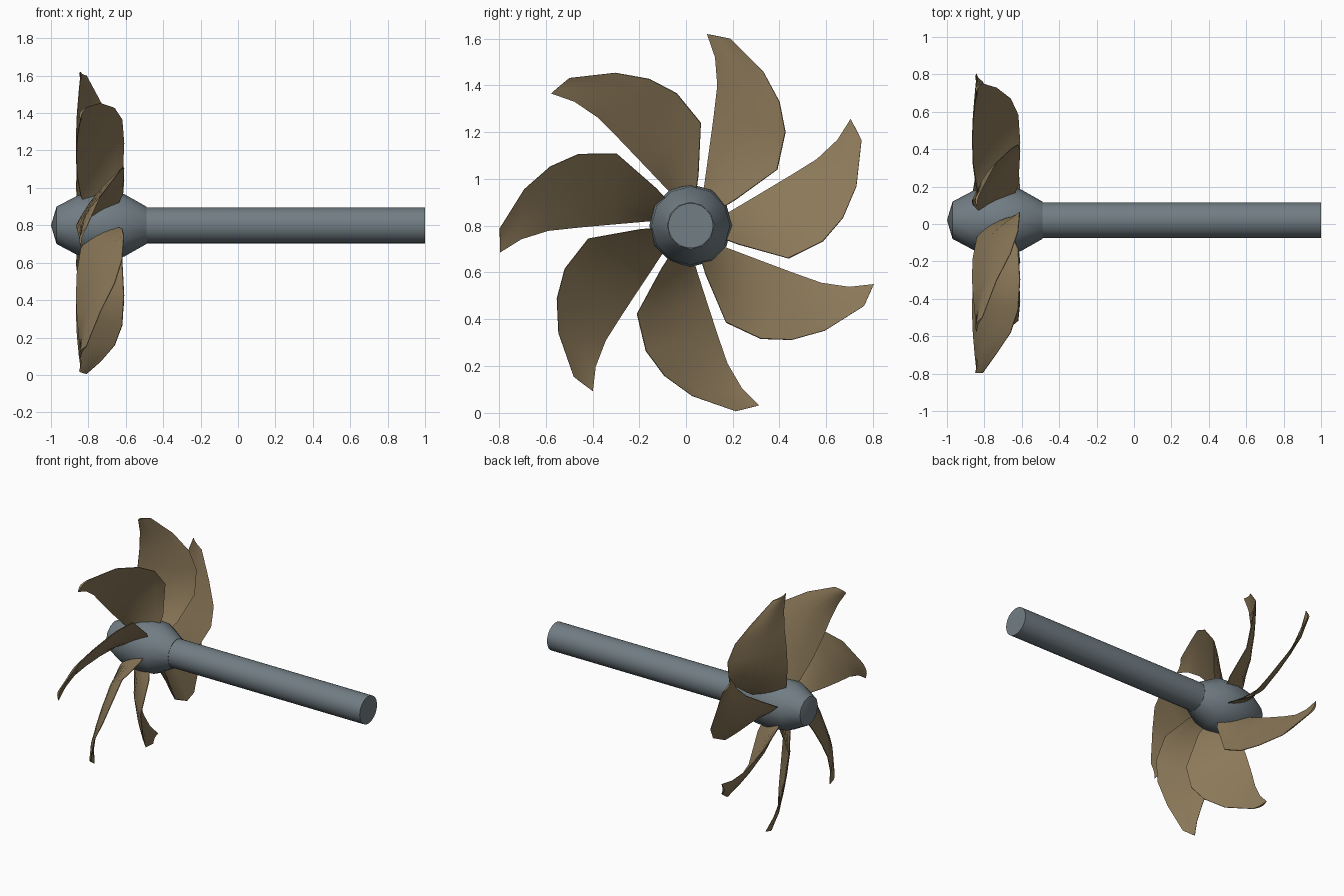
import bpy, bmesh, math
from mathutils import Matrix, Vector

if "Cube" in bpy.data.objects:
    bpy.data.objects.remove(bpy.data.objects["Cube"], do_unlink=True)

AXIS = Vector((0, 0.02, 0.80))  # the shaft line runs along x through here


def material(name, rgb):
    mat = bpy.data.materials.new(name)
    mat.use_nodes = True
    mat.diffuse_color = (*rgb, 1)
    mat.node_tree.nodes["Principled BSDF"].inputs["Base Color"].default_value = (*rgb, 1)
    return mat


def finish(bm, name, mat, angle):
    bmesh.ops.recalc_face_normals(bm, faces=bm.faces)
    mesh = bpy.data.meshes.new(name)
    bm.to_mesh(mesh)
    bm.free()
    mesh.materials.append(mat)
    obj = bpy.data.objects.new(name, mesh)
    bpy.context.collection.objects.link(obj)
    bpy.ops.object.select_all(action="DESELECT")
    obj.select_set(True)
    bpy.context.view_layer.objects.active = obj
    bpy.ops.object.shade_smooth_by_angle(angle=math.radians(angle))
    return obj


def lathe(name, profile, sides, mat, angle):
    """Turn (x, radius) points around the shaft line."""
    bm = bmesh.new()
    verts = [bm.verts.new(AXIS + Vector((x, 0, r))) for x, r in profile]
    edges = [bm.edges.new(pair) for pair in zip(verts, verts[1:])]
    bmesh.ops.spin(bm, geom=verts + edges, cent=AXIS, axis=(1, 0, 0),
                   angle=math.tau, steps=sides)
    bmesh.ops.remove_doubles(bm, verts=bm.verts, dist=0.0005)
    return finish(bm, name, mat, angle)


steel = material("blue grey steel", (0.165, 0.205, 0.23))
bronze = material("dull bronze", (0.26, 0.19, 0.10))

# Hub and shaft
lathe("hub", [(-1, 0), (-0.97, 0.10), (-0.86, 0.158), (-0.74, 0.177),
              (-0.61, 0.168), (-0.49, 0.10), (-0.49, 0)], 12, steel, 45)
lathe("shaft", [(-0.52, 0), (-0.52, 0.096), (1, 0.096), (1, 0)], 32, steel, 40)

# Blade edges from root to tip as (x, y, z) offsets from the shaft line
HOLLOW = [(-0.80, 0.04, 0.08), (-0.84, 0.06, 0.17), (-0.86, 0.08, 0.32),
          (-0.865, 0.10, 0.47), (-0.86, 0.115, 0.60), (-0.85, 0.105, 0.72),
          (-0.84, 0.07, 0.82)]
BULGED = [(-0.66, 0.09, 0.05), (-0.62, 0.19, 0.11), (-0.61, 0.37, 0.24),
          (-0.62, 0.405, 0.40), (-0.66, 0.38, 0.53), (-0.735, 0.31, 0.66),
          (-0.81, 0.17, 0.80)]
CHORD = 6


def blade(name, turn):
    """Skin lens-shaped sections between the two edges."""
    bm = bmesh.new()
    rings = []
    for row, (a, b) in enumerate(zip(HOLLOW, BULGED)):
        a, b = Vector(a), Vector(b)
        across = (b - a).normalized()
        normal = across.cross(Vector((0, 0, 1))).normalized()
        thick = 0.016 - 0.0015 * row
        front, back = [], []
        for i in range(CHORD + 1):
            t = i / CHORD
            hump = math.sin(math.pi * t)
            mid = a.lerp(b, t) + Vector((-0.015 * hump, 0, 0))
            half = normal * thick * (0.2 + 0.8 * hump)
            front.append(bm.verts.new(mid + half))
            back.append(bm.verts.new(mid - half))
        rings.append(front + back[::-1])
    for low, high in zip(rings, rings[1:]):
        for i in range(len(low)):
            j = (i + 1) % len(low)
            bm.faces.new((low[i], low[j], high[j], high[i]))
    bm.faces.new(rings[0])
    bm.faces.new(rings[-1])
    bmesh.ops.transform(bm, verts=bm.verts, matrix=Matrix.Translation(AXIS)
                        @ Matrix.Rotation(turn, 4, "X"))
    finish(bm, name, bronze, 40)


# Seven blades evenly around the hub
for n in range(7):
    blade(f"blade_{n + 1}", math.tau * n / 7)
